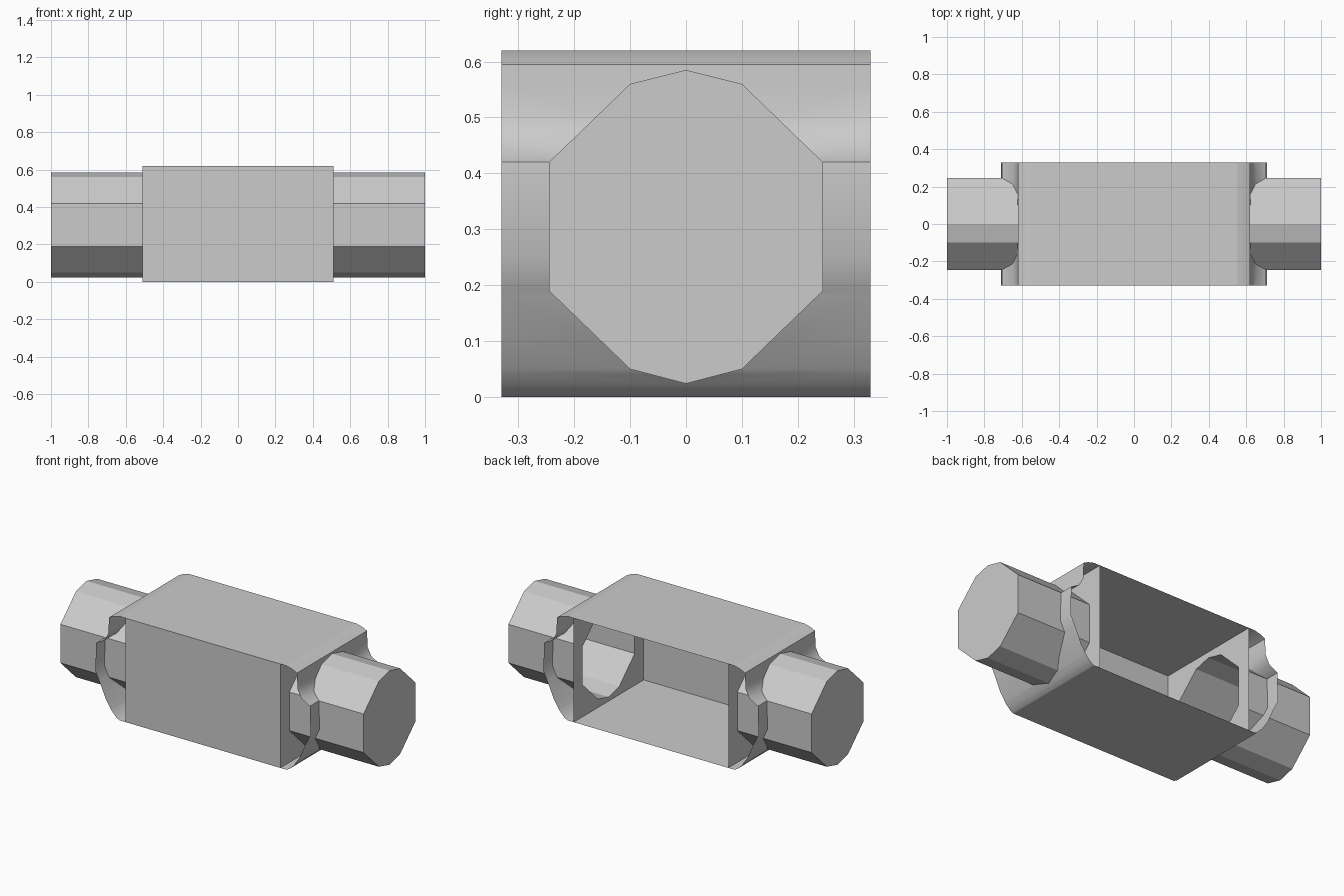
import bpy, bmesh, math

if "Cube" in bpy.data.objects:
    bpy.data.objects.remove(bpy.data.objects["Cube"])

grey = bpy.data.materials.new("light_grey")
grey.diffuse_color = (0.6, 0.6, 0.6, 1)
grey.use_nodes = True
grey.node_tree.nodes["Principled BSDF"].inputs["Base Color"].default_value = grey.diffuse_color

W, TOP, WALL, LIP = 0.33, 0.62, 0.51, 0.55

# Half outline of the ten-sided drum (half width, height)
DRUM = [(0.0, 0.585), (0.1, 0.56), (0.245, 0.42),
        (0.245, 0.19), (0.1, 0.05), (0.0, 0.024)]

# Side profile of the curved end shield (x, height)
SHIELD = [(LIP, TOP), (0.59, 0.61), (0.62, 0.595), (0.624, 0.5), (0.65, 0.45),
          (0.705, 0.42), (0.71, 0.25), (0.675, 0.18), (0.64, 0.1),
          (0.60, 0.04), (0.57, 0.01), (LIP, 0.0)]


def lerp_at(points, z):
    """Value at height z along a list of (value, height), falling in height."""
    for (a, za), (b, zb) in zip(points, points[1:]):
        if za >= z >= zb:
            return a + (b - a) * (za - z) / (za - zb)
    return 0.0


def finish(name, bm, smooth=False):
    bmesh.ops.remove_doubles(bm, verts=bm.verts, dist=1e-5)
    bmesh.ops.recalc_face_normals(bm, faces=bm.faces)
    me = bpy.data.meshes.new(name)
    bm.to_mesh(me)
    bm.free()
    ob = bpy.data.objects.new(name, me)
    me.materials.append(grey)
    bpy.context.collection.objects.link(ob)
    if smooth:
        bpy.ops.object.select_all(action='DESELECT')
        ob.select_set(True)
        bpy.context.view_layer.objects.active = ob
        bpy.ops.object.shade_smooth_by_angle(angle=math.radians(50))
    return ob


def holed_sheet(name, profile, sign, smooth=False):
    """Sheet extruded across y with an opening that fits the drum."""
    bm = bmesh.new()
    zs = sorted({z for _, z in profile} | {z for _, z in DRUM}, reverse=True)
    for z0, z1 in zip(zs, zs[1:]):
        x0, x1 = (sign * lerp_at(profile, z) for z in (z0, z1))
        w0, w1 = (lerp_at(DRUM, z) for z in (z0, z1))
        for s in (-1, 1):
            quad = [(x0, s * W, z0), (x0, s * w0, z0),
                    (x1, s * w1, z1), (x1, s * W, z1)]
            bm.faces.new([bm.verts.new(p) for p in quad])
    return finish(name, bm, smooth)


# Box shell: top, front and bottom, open at the back
bm = bmesh.new()
for quad in (
    [(-LIP, -W, TOP), (LIP, -W, TOP), (LIP, W, TOP), (-LIP, W, TOP)],
    [(-LIP, -W, 0), (-LIP, W, 0), (LIP, W, 0), (LIP, -W, 0)],
    [(-WALL, -W, 0), (WALL, -W, 0), (WALL, -W, TOP), (-WALL, -W, TOP)],
):
    bm.faces.new([bm.verts.new(p) for p in quad])
finish("box_shell", bm)

outline = DRUM + [(-y, z) for y, z in DRUM[-2:0:-1]]
for side, sign in (("right", 1), ("left", -1)):
    # End wall with drum opening, and curved shield outside it
    holed_sheet(side + "_end_wall", [(WALL, TOP), (WALL, 0)], sign)
    holed_sheet(side + "_shield", SHIELD, sign, smooth=True)

    # Hollow drum, closed at its outer end
    bm = bmesh.new()
    inner = [bm.verts.new((sign * WALL, y, z)) for y, z in outline]
    outer = [bm.verts.new((sign * 1.0, y, z)) for y, z in outline]
    n = len(outline)
    for i in range(n):
        j = (i + 1) % n
        bm.faces.new((inner[i], inner[j], outer[j], outer[i]))
    bm.faces.new(outer)
    finish(side + "_drum", bm)
